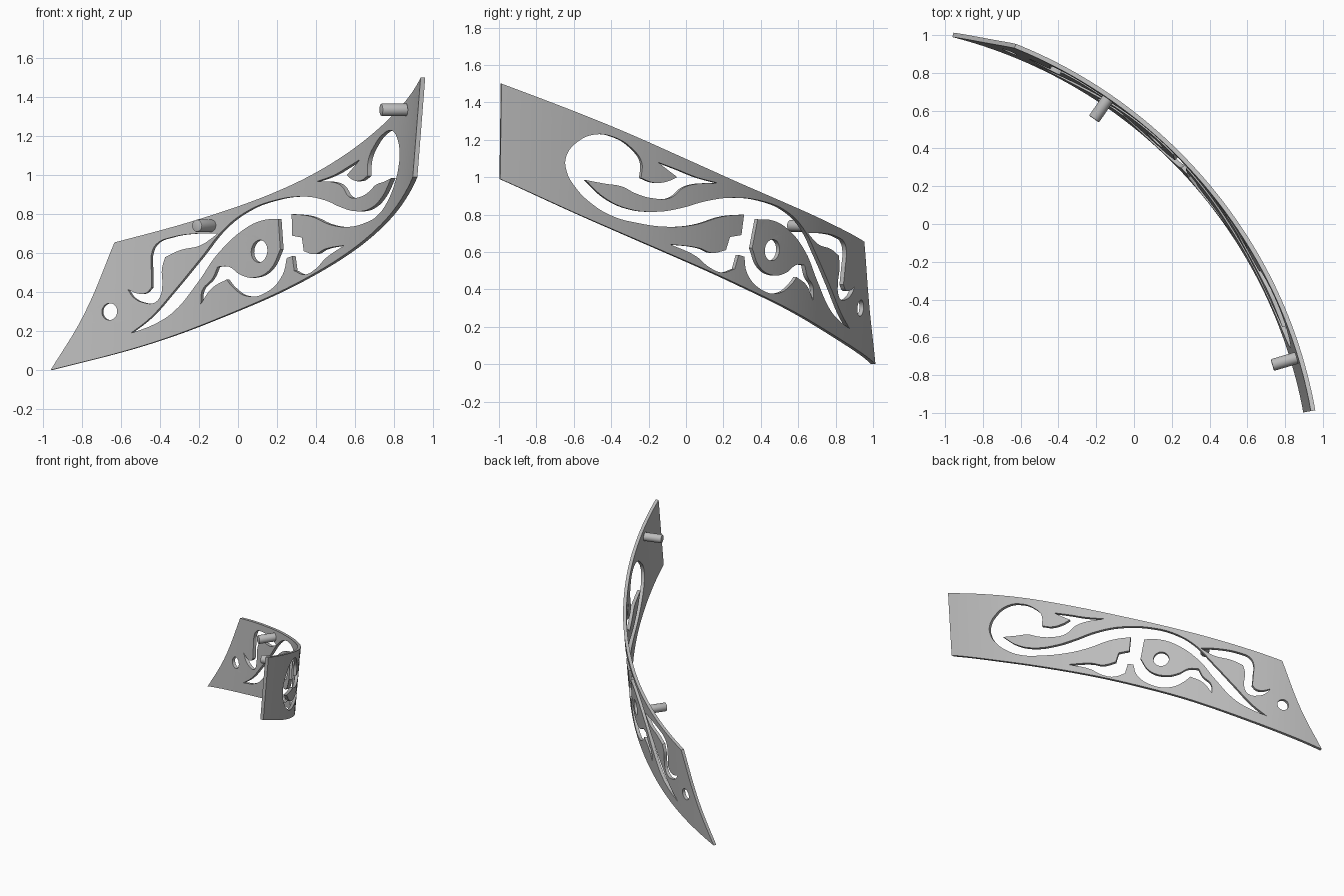
import bpy
import bmesh
from math import acos, asin, atan2, cos, sin, pi, radians
from mathutils import Matrix, Vector

# Vertical axis and radius of the bend, plate thickness, lean per unit of height
AXIS_X, AXIS_Y = -1.56, -1.424
RADIUS = 2.525
HALF_THICK = 0.012
LEAN = 0.08

if "Cube" in bpy.data.objects:
    bpy.data.objects.remove(bpy.data.objects["Cube"], do_unlink=True)

metal = bpy.data.materials.new("plain grey metal")
metal.use_nodes = True
grey = (0.5, 0.5, 0.5, 1)
metal.diffuse_color = grey
metal.node_tree.nodes["Principled BSDF"].inputs["Base Color"].default_value = grey


# Unrolled coordinates: arc length along the bend, then height
def from_front(points):
    inner = RADIUS - HALF_THICK
    return [Vector((-RADIUS * acos((x - AXIS_X) / inner), z)) for x, z in points]


def from_side(points):
    outer = RADIUS + HALF_THICK
    return [Vector((-RADIUS * asin((y - AXIS_Y) / outer), z)) for y, z in points]


def circle(centre, radius, count=24):
    angles = [2 * pi * i / count for i in range(count)]
    return [centre + radius * Vector((cos(a), sin(a))) for a in angles]


def add_outline(curve, points):
    """Closed spline, smooth except where the outline turns sharply."""
    spline = curve.splines.new('BEZIER')
    spline.bezier_points.add(len(points) - 1)
    spline.use_cyclic_u = True
    spline.resolution_u = 6
    for i, knot in enumerate(spline.bezier_points):
        before = points[i] - points[i - 1]
        after = points[(i + 1) % len(points)] - points[i]
        sharp = before.angle(after) > radians(42)
        knot.co = (*points[i], 0)
        knot.handle_left_type = knot.handle_right_type = 'VECTOR' if sharp else 'AUTO'


def bend(co):
    """Wrap a flat point around the axis, leaning outward with height."""
    angle = -co.x / RADIUS
    along = (radians(76) - angle) / radians(66)
    middle = 0.33 + 0.91 * along
    r = RADIUS + co.z + LEAN * (co.y - middle)
    return Vector((AXIS_X + r * cos(angle), AXIS_Y + r * sin(angle), co.y))


def finish(name, bm):
    bmesh.ops.recalc_face_normals(bm, faces=bm.faces)
    mesh = bpy.data.meshes.new(name)
    bm.to_mesh(mesh)
    bm.free()
    mesh.materials.append(metal)
    obj = bpy.data.objects.new(name, mesh)
    bpy.context.collection.objects.link(obj)
    bpy.ops.object.select_all(action='DESELECT')
    obj.select_set(True)
    bpy.context.view_layer.objects.active = obj
    bpy.ops.object.shade_smooth_by_angle(angle=radians(30))
    return obj


# Outer edge of the plate
border = from_front([(-.955, 0), (-.79, .28), (-.64, .655), (-.19, .78)])
border += from_side([(.35, .937), (.075, 1.06), (-.46, 1.295), (-.99, 1.5),
                     (-.99, .99), (-.46, .755)])
border += from_front([(.32, .445), (0, .3), (-.45, .133)])

# Hooked opening near the low end
hook = from_front([
    (-.11, .7), (-.22, .7), (-.35, .68), (-.42, .65), (-.445, .605),
    (-.445, .51), (-.44, .425), (-.47, .395), (-.52, .395), (-.565, .415),
    (-.53, .37), (-.475, .345), (-.425, .345), (-.395, .375), (-.385, .435),
    (-.39, .52), (-.375, .58), (-.3, .615), (-.195, .64), (-.14, .675)])

# Scroll opening: upper leaf, round loop and underside of the band
scroll = from_side([
    (-.535, .985), (-.43, .965), (-.34, .95), (-.27, .915), (-.18, .888),
    (-.08, .89), (-.02, .94), (.03, .96), (.165, .968), (.05, 1),
    (-.05, 1.04), (-.155, 1.08), (-.09, 1.03), (-.05, 1), (-.1, .977),
    (-.17, .97), (-.24, .995), (-.24, 1.08), (-.29, 1.15), (-.38, 1.21),
    (-.49, 1.228), (-.58, 1.19), (-.64, 1.11), (-.635, 1.03), (-.59, .95),
    (-.5, .86), (-.38, .79), (-.25, .755), (-.1, .735), (.05, .745),
    (.2, .79), (.31, .8)])
# Scroll opening: slot, lower leaf and wave
scroll += from_front([
    (.282, .69), (.335, .68), (.35, .61), (.41, .595), (.46, .62),
    (.565, .64), (.47, .575), (.42, .52), (.36, .49), (.305, .51),
    (.29, .585), (.262, .575), (.245, .49), (.165, .4), (.06, .38),
    (-.015, .425), (-.05, .465), (-.125, .42), (-.18, .34), (-.175, .41),
    (-.125, .47), (-.1, .53), (-.04, .53), (.02, .49), (.1, .475),
    (.18, .52), (.225, .62), (.205, .775)])
# Scroll opening: long tail and upper side of the band
scroll += from_front([
    (.13, .77), (.04, .73), (-.1, .6), (-.2, .45), (-.32, .3), (-.42, .235),
    (-.54, .19), (-.44, .27), (-.32, .41), (-.19, .575), (-.07, .73),
    (.04, .815), (.16, .865)])
scroll += from_side([(.25, .89), (.1, .87), (-.02, .835), (-.15, .815),
                     (-.3, .83), (-.43, .89)])

# Round holes
eye_hole = circle(from_front([(.115, .61)])[0], .057)
mount_hole = circle(from_front([(-.655, .3)])[0], .043)

# Flat pierced plate from the filled outlines
curve = bpy.data.curves.new("flat_plate", 'CURVE')
curve.dimensions = '2D'
curve.fill_mode = 'BOTH'
curve.extrude = HALF_THICK
for outline in (border, hook, scroll, eye_hole, mount_hole):
    add_outline(curve, outline)
flat = bpy.data.objects.new("flat_plate", curve)
bpy.context.collection.objects.link(flat)
bpy.context.view_layer.update()
evaluated = flat.evaluated_get(bpy.context.evaluated_depsgraph_get())
flat_mesh = bpy.data.meshes.new_from_object(evaluated)
bm = bmesh.new()
bm.from_mesh(flat_mesh)
bpy.data.objects.remove(flat, do_unlink=True)
bpy.data.meshes.remove(flat_mesh)
bmesh.ops.remove_doubles(bm, verts=bm.verts, dist=0.0001)

# Slice into narrow strips, then bend
start = min(v.co.x for v in bm.verts)
end = max(v.co.x for v in bm.verts)
STRIPS = 56
for i in range(1, STRIPS):
    cut = Vector((start + (end - start) * i / STRIPS, 0, 0))
    bmesh.ops.bisect_plane(bm, geom=bm.verts[:] + bm.edges[:] + bm.faces[:],
                           dist=0.00001, plane_co=cut, plane_no=(1, 0, 0))
for v in bm.verts:
    v.co = bend(v.co)
finish("curved_plate", bm)


# Round pins on the inner side, pointing at the axis
def add_pin(name, x, y, z, tip_radius):
    angle = atan2(y - AXIS_Y, x - AXIS_X)
    length = RADIUS - tip_radius
    bm = bmesh.new()
    bmesh.ops.create_cone(bm, cap_ends=True, segments=24, radius1=.032,
                          radius2=.032, depth=length)
    rim = [e for e in bm.edges if all(v.co.z < 0 for v in e.verts)]
    bmesh.ops.bevel(bm, geom=rim, offset=.007, segments=2, affect='EDGES', profile=.5)
    turn = Matrix.Rotation(angle, 4, 'Z') @ Matrix.Rotation(pi / 2, 4, 'Y')
    r = tip_radius + length / 2
    place = Matrix.Translation((AXIS_X + r * cos(angle), AXIS_Y + r * sin(angle), z))
    bm.transform(place @ turn)
    finish(name, bm)


add_pin("low_pin", -.12, .69, .74, 2.395)
add_pin("high_pin", .84, -.715, 1.335, 2.39)
